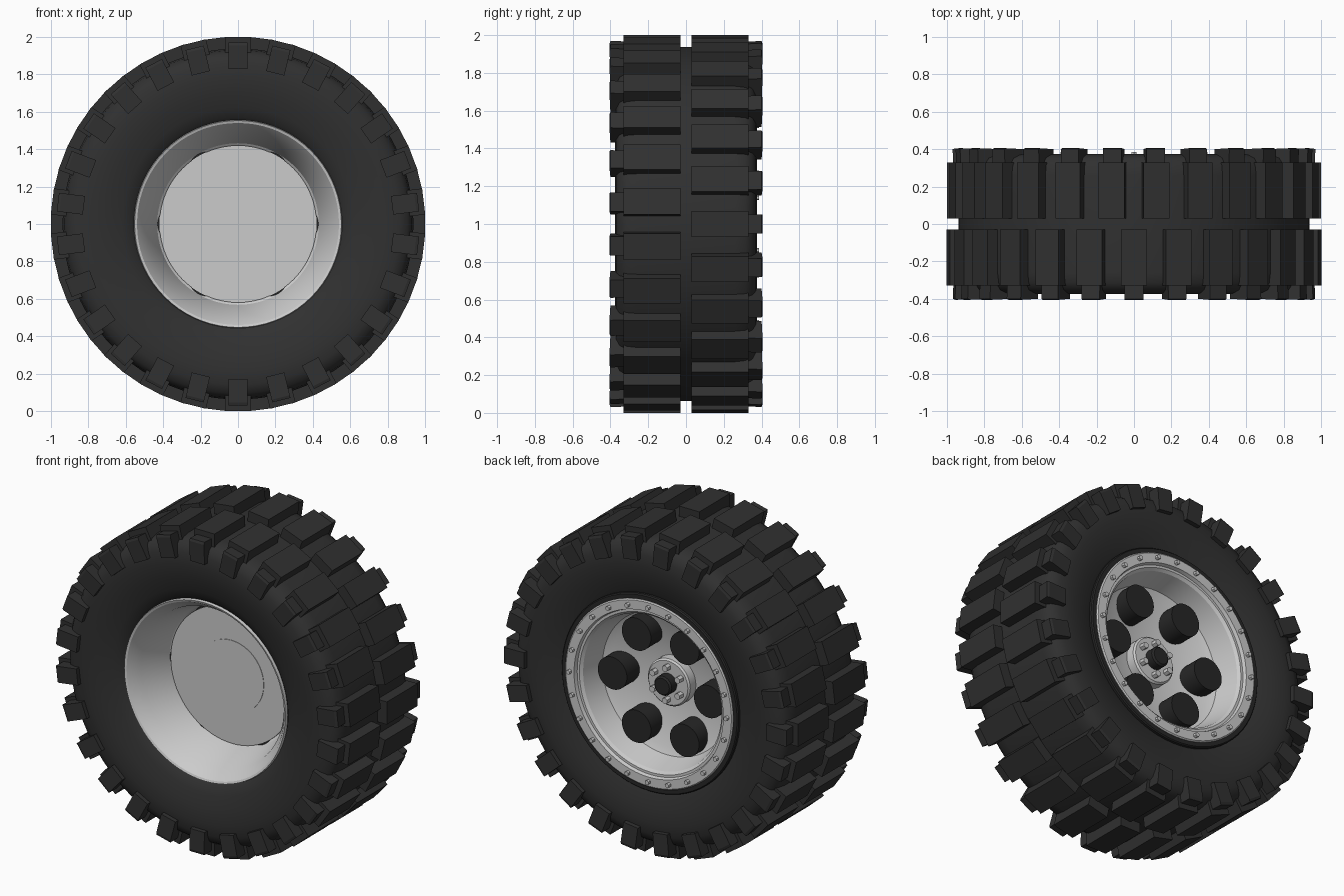
import bpy, bmesh
from math import sin, cos, pi, radians

if "Cube" in bpy.data.objects:
    bpy.data.objects.remove(bpy.data.objects["Cube"])

CZ = 1.0       # axle height
LUGS = 26      # tread blocks per row


def mat(name, v):
    m = bpy.data.materials.new(name)
    m.diffuse_color = (v, v, v, 1)
    m.use_nodes = True
    m.node_tree.nodes["Principled BSDF"].inputs["Base Color"].default_value = m.diffuse_color
    return m


RUBBER = mat("rubber", 0.03)
BLACK = mat("black", 0.02)


def finish(bm, name, material=None, smooth=None):
    bmesh.ops.remove_doubles(bm, verts=bm.verts, dist=1e-5)
    bmesh.ops.recalc_face_normals(bm, faces=bm.faces)
    me = bpy.data.meshes.new(name)
    bm.to_mesh(me)
    bm.free()
    ob = bpy.data.objects.new(name, me)
    bpy.context.collection.objects.link(ob)
    if material:
        me.materials.append(material)
    if smooth:
        bpy.ops.object.select_all(action='DESELECT')
        ob.select_set(True)
        bpy.context.view_layer.objects.active = ob
        bpy.ops.object.shade_smooth_by_angle(angle=radians(smooth))
    return ob


def add_lathe(bm, profile, seg, cx=0, cz=CZ, closed=False):
    """Revolve (radius, y) points about an axis along y."""
    rings = [[bm.verts.new((cx + r * sin(2 * pi * i / seg), y, cz + r * cos(2 * pi * i / seg)))
              for i in range(seg)] for r, y in profile]
    pairs = list(zip(rings, rings[1:]))
    if closed:
        pairs.append((rings[-1], rings[0]))
    for a, b in pairs:
        for i in range(seg):
            j = (i + 1) % seg
            bm.faces.new((a[i], a[j], b[j], b[i]))


def lathe(name, profile, seg=72, material=None, closed=False, smooth=30):
    bm = bmesh.new()
    add_lathe(bm, profile, seg, closed=closed)
    return finish(bm, name, material, smooth)


def pegs(name, count, ring_r, r, y0, y1, seg, material=None, start=0, smooth=None):
    """Ring of short cylinders pointing along y."""
    bm = bmesh.new()
    for k in range(count):
        a = start + 2 * pi * k / count
        add_lathe(bm, [(0, y0), (r, y0), (r, y1), (0, y1)], seg,
                  ring_r * cos(a), CZ + ring_r * sin(a))
    return finish(bm, name, material, smooth)


def tread(name, section, width, side):
    """Ring of prisms with a (y, radius) section; the two sides are staggered."""
    bm = bmesh.new()
    for k in range(LUGS):
        a = 2 * pi * (k + (0.5 if side > 0 else 0)) / LUGS
        ends = [[bm.verts.new((r * sin(a) + t * cos(a), side * y, CZ + r * cos(a) - t * sin(a)))
                 for y, r in section] for t in (-width / 2, width / 2)]
        bm.faces.new(ends[0])
        bm.faces.new(ends[1])
        n = len(section)
        for i in range(n):
            j = (i + 1) % n
            bm.faces.new((ends[0][i], ends[0][j], ends[1][j], ends[1][i]))
    return finish(bm, name, RUBBER)


# Tyre carcass
half = [(0.55, 0.30), (0.57, 0.322), (0.62, 0.34), (0.70, 0.365), (0.79, 0.375),
        (0.86, 0.37), (0.905, 0.352), (0.93, 0.315), (0.938, 0.26)]
lathe("tyre", half + [(r, -y) for r, y in reversed(half)], 96, RUBBER, closed=True, smooth=40)

# Tread blocks and shoulder lugs
for side, tag in ((-1, "front"), (1, "back")):
    tread("tread_blocks_" + tag, [(0.03, 0.90), (0.03, 1.0), (0.33, 1.0), (0.33, 0.90)], 0.14, side)
    tread("shoulder_lugs_" + tag,
          [(0.29, 0.83), (0.29, 0.965), (0.40, 0.97), (0.405, 0.955), (0.40, 0.83)], 0.10, side)

# Rim: flat back plate, flared barrel, outer ring and dished face
lathe("rim", [(0, -0.06), (0.42, -0.06), (0.42, -0.04), (0.432, -0.05), (0.49, -0.25),
              (0.54, -0.32), (0.553, -0.325), (0.56, -0.29), (0.51, -0.20), (0.51, 0.25),
              (0.575, 0.29), (0.575, 0.36), (0.568, 0.366), (0.512, 0.366), (0.505, 0.345),
              (0.49, 0.345), (0.475, 0.33), (0.44, 0.19), (0.40, 0.17), (0.17, 0.11), (0, 0.11)])
lathe("bead_ring", [(0.57, 0.30), (0.57, 0.357), (0.60, 0.357), (0.606, 0.35), (0.606, 0.30)],
      72, BLACK, closed=True)
lathe("back_boss", [(0, -0.063), (0.22, -0.063), (0.22, -0.05)], 48)
pegs("ring_bolts", 24, 0.54, 0.014, 0.36, 0.386, 6)

# Dark round inserts in the wheel face
pegs("face_inserts", 6, 0.33, 0.10, -0.052, 0.25, 32, BLACK, smooth=30)

# Hub, wheel nuts and centre cap
lathe("hub", [(0, 0.10), (0.145, 0.10), (0.145, 0.165), (0.135, 0.175), (0, 0.175)], 40)
pegs("wheel_nuts", 6, 0.10, 0.02, 0.17, 0.21, 6, start=pi / 6)
lathe("centre_cap", [(0, 0.17), (0.06, 0.17), (0.06, 0.225), (0.05, 0.235), (0, 0.235)], 24, BLACK)
